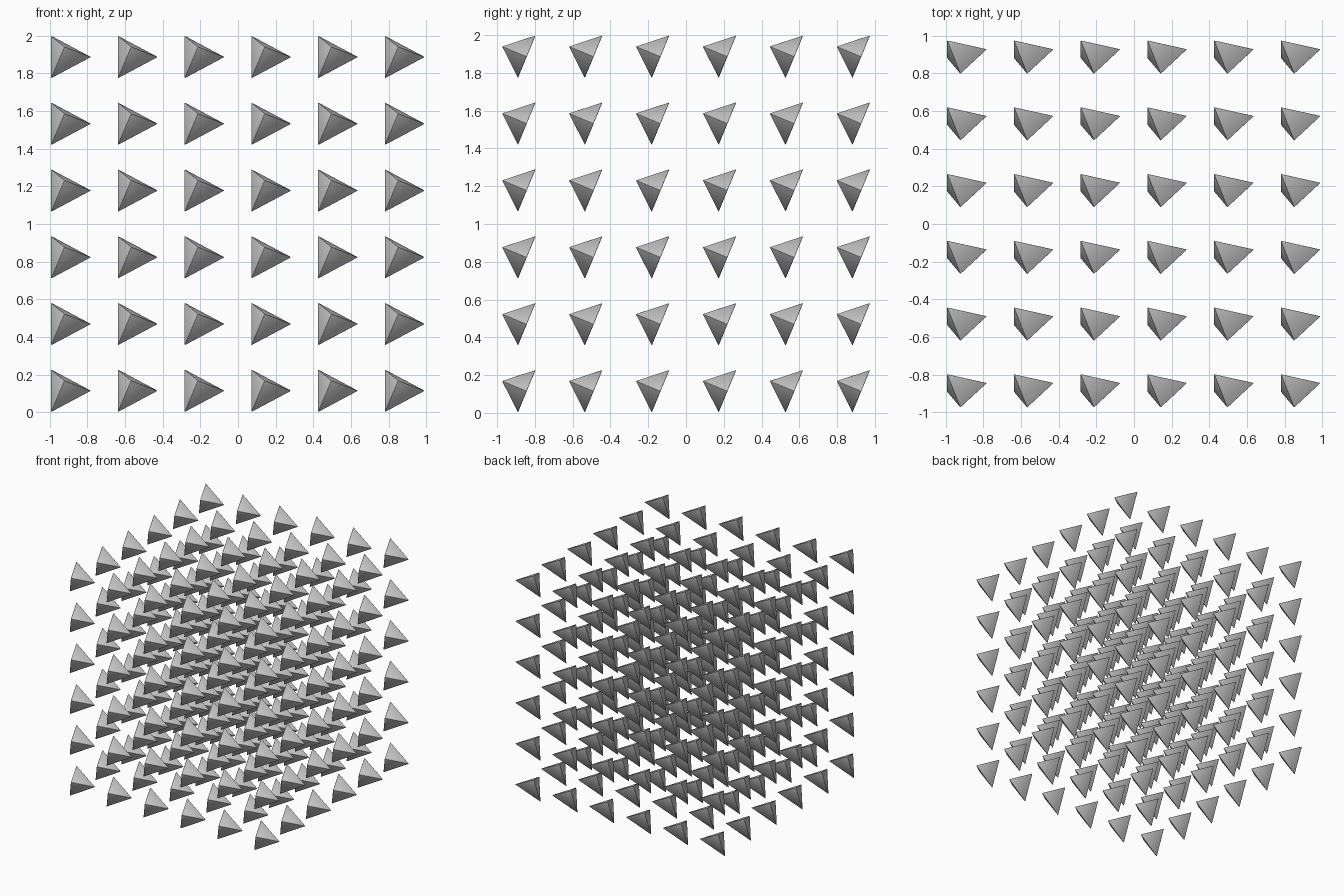
import bpy
from mathutils import Matrix, Vector
from math import radians

if "Cube" in bpy.data.objects:
    bpy.data.objects.remove(bpy.data.objects["Cube"])

N = 6
STEP = 0.3542
RADIUS = 0.1425
HEIGHT = 0.143

# shared three-sided pyramid: base leans back, apex points to the front and slightly up
bpy.ops.mesh.primitive_cone_add(vertices=3, radius1=RADIUS, radius2=0, depth=HEIGHT)
first = bpy.context.object
mesh = first.data
mesh.name = "pyramid"
turn = Matrix.Rotation(radians(90 - 22.5), 4, 'X')
point_right = Matrix.Rotation(radians(-90), 4, 'Z')  # first base corner (+y) to +x
mesh.transform(turn @ point_right)

# centre the mesh on its bounding box
lo = Vector([min(v.co[i] for v in mesh.vertices) for i in range(3)])
hi = Vector([max(v.co[i] for v in mesh.vertices) for i in range(3)])
mesh.transform(Matrix.Translation(-(lo + hi) / 2))

# very slightly softened corners
bev = first.modifiers.new("soft_edges", 'BEVEL')
bev.width = 0.003
bev.segments = 2
bev.limit_method = 'NONE'
dg = bpy.context.evaluated_depsgraph_get()
soft = bpy.data.meshes.new_from_object(first.evaluated_get(dg))
bpy.data.objects.remove(first)
for p in soft.polygons:
    p.use_smooth = True

# 6 x 6 x 6 lattice of linked copies, standing on the ground
zs = [v.co.z for v in soft.vertices]
base_z = 1.0 - STEP * (N - 1) / 2
for i in range(N):
    for j in range(N):
        for k in range(N):
            ob = bpy.data.objects.new(f"pyramid_{i}_{j}_{k}", soft)
            ob.location = ((i - 2.5) * STEP, (j - 2.5) * STEP, base_z + k * STEP)
            bpy.context.collection.objects.link(ob)
